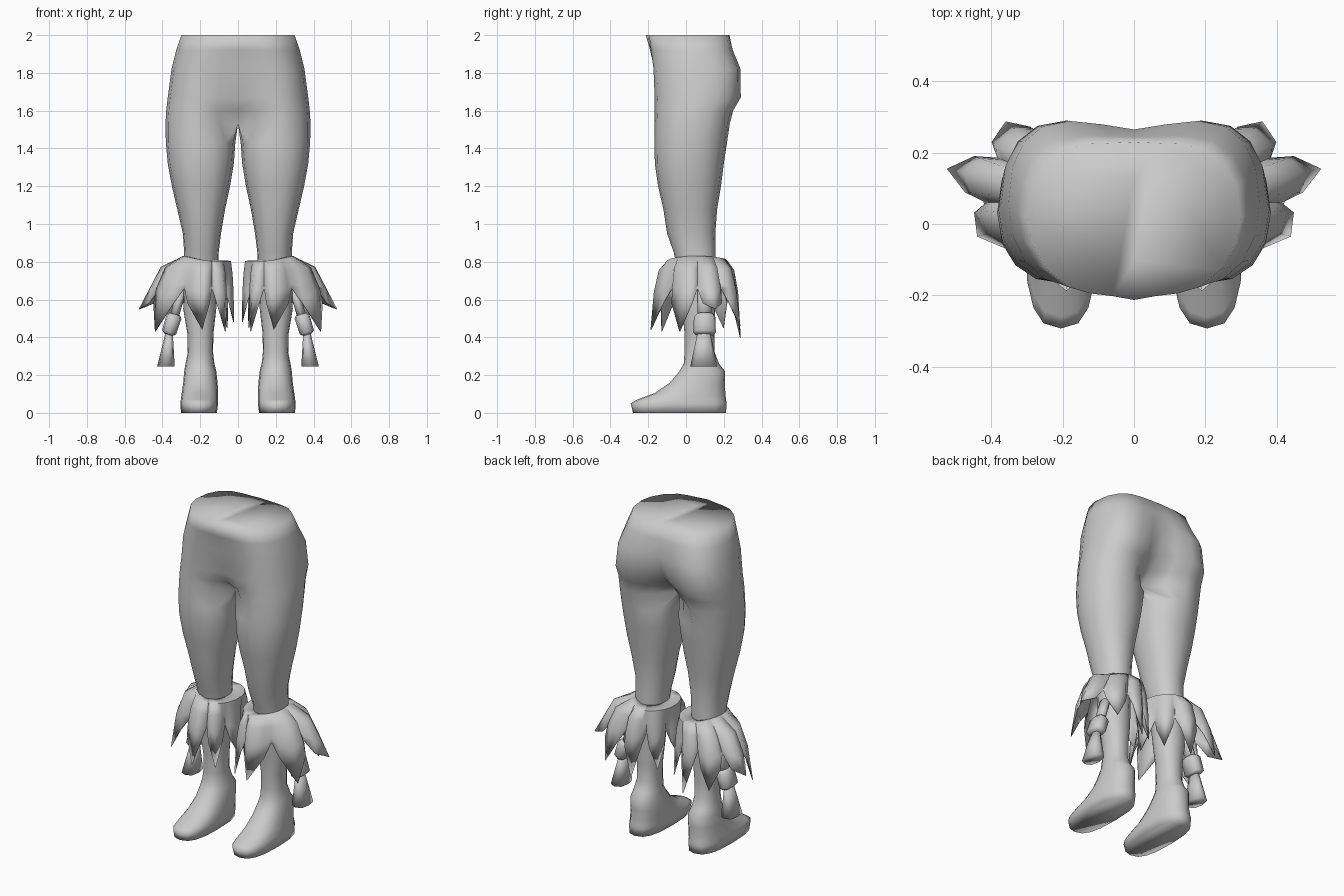
import bpy, bmesh, math
from mathutils import Vector

if "Cube" in bpy.data.objects:
    bpy.data.objects.remove(bpy.data.objects["Cube"])

grey = bpy.data.materials.new("light_grey")
grey.diffuse_color = (0.6, 0.6, 0.6, 1)
grey.use_nodes = True
grey.node_tree.nodes["Principled BSDF"].inputs["Base Color"].default_value = grey.diffuse_color
N = 16


def finish(name, bm, thick=0.0, angle=180):
    """Make a smooth object mirrored across x = 0."""
    me = bpy.data.meshes.new(name)
    bm.to_mesh(me)
    bm.free()
    me.materials.append(grey)
    ob = bpy.data.objects.new(name, me)
    bpy.context.collection.objects.link(ob)
    if thick:
        sol = ob.modifiers.new("thickness", 'SOLIDIFY')
        sol.thickness = thick
    mir = ob.modifiers.new("mirror", 'MIRROR')
    mir.use_clip = True
    mir.merge_threshold = 0.002
    bpy.context.view_layer.objects.active = ob
    ob.select_set(True)
    bpy.ops.object.shade_smooth_by_angle(angle=math.radians(angle))
    ob.select_set(False)
    return ob


def loft(rings, cap_low=False, cap_top=False):
    """Join counter-clockwise rings, listed from low to high."""
    bm = bmesh.new()
    vs = [[bm.verts.new(p) for p in r] for r in rings]
    n = len(rings[0])
    for a, b in zip(vs, vs[1:]):
        for i in range(n):
            j = (i + 1) % n
            quad = (a[i], a[j], b[j], b[i])
            if not all(abs(v.co.x) < 1e-6 for v in quad):
                bm.faces.new(quad)
    if cap_low:
        bm.faces.new(vs[0][::-1])
    if cap_top:
        bm.faces.new(vs[-1])
    return bm


def oval(z, x0, x1, y0, y1, p=0.9, n=N, front=None):
    cx, cy, rx, ry = (x0 + x1) / 2, (y0 + y1) / 2, (x1 - x0) / 2, (y1 - y0) / 2
    pts = []
    for i in range(n):
        c, s = math.cos(i * math.tau / n), math.sin(i * math.tau / n)
        e = front if front and s < -0.01 else p
        pts.append(Vector((cx + rx * math.copysign(abs(c) ** e, c),
                           cy + ry * math.copysign(abs(s) ** e, s), z)))
    return pts


def hip(z, x1, y0, y1, mid0, mid1, xm, front=0.95):
    """Half of the hips: an oval whose inner points lie on x = 0."""
    pts = oval(z, 2 * xm - x1, x1, y0, y1, 0.85, N, front)
    for k, i in enumerate(range(6, 11)):
        pts[i] = Vector((0, mid1 + (mid0 - mid1) * k / 4, z))
    pts[5] = Vector((xm * 0.5, y1 * 0.6 + mid1 * 0.4, z))
    pts[11] = Vector((xm * 0.5, y0 * 0.6 + mid0 * 0.4, z))
    return pts


# hips and upper legs, with a flat closed waist
legs = [(.78, .105, .285, -.05, .157), (.85, .102, .285, -.065, .157),
        (.95, .09, .292, -.10, .155), (1.08, .068, .322, -.12, .165),
        (1.2, .042, .35, -.148, .185), (1.32, .022, .372, -.165, .20),
        (1.43, .014, .382, -.167, .217)]
hips = [(1.53, .384, -.168, .232, -.03, .06, .19),
        (1.6, .38, -.167, .25, -.105, .14, .19),
        (1.67, .372, -.166, .29, -.14, .215, .19),
        (1.82, .352, -.172, .289, -.168, .265, .18),
        (1.92, .327, -.185, .248, -.19, .245, .14, 1.05),
        (2.0, .30, -.195, .225, -.213, .23, .12, 1.1)]
finish("hips_and_thighs",
       loft([oval(*r) for r in legs] + [hip(*r) for r in hips], cap_top=True))

# lower legs and shoes
shoe = [(.0, .112, .302, -.28, .212, .75),
        (.05, .105, .305, -.293, .215, .75), (.07, .105, .303, -.26, .212, .8),
        (.105, .105, .298, -.165, .208, .85),
        (.16, .108, .29, -.085, .207, .9), (.22, .115, .285, -.035, .207, .9),
        (.26, .125, .278, -.012, .175, .9), (.32, .132, .266, -.008, .152, .9),
        (.42, .13, .268, -.008, .15, .9), (.55, .115, .29, -.02, .155, .9),
        (.78, .11, .283, -.05, .155, .9)]
finish("lower_leg_and_shoe", loft([oval(*r) for r in shoe], cap_low=True))

# leaf-shaped cuff points below the knees: tip, side, crease, side
tips = [Vector(t) for t in [
    (.525, .155, .55), (.36, .288, .46), (.18, .29, .40), (.055, .2, .45), (.02, .03, .48),
    (.065, -.13, .43), (.19, -.188, .44), (.44, -.035, .43)]]
hub = Vector((.175, .06, 0))
cols = []
for k, t in enumerate(tips):
    u = tips[(k + 1) % len(tips)]
    gap = (t + u) / 2
    crease = hub + (gap - hub) * 0.78
    crease.z = 0.66
    sides = []
    for end in (t, u):
        side = hub + (end.lerp(gap, 0.68) - hub) * 0.93
        side.z = 0.58
        sides.append(side)
    cols += [(t, 0), (sides[0], 1), (crease, 2), (sides[1], 1)]
rows = [[], [], [], [], []]
for p, kind in cols:
    a = math.atan2(p.y - hub.y, p.x - hub.x)
    c, s = math.cos(a), math.sin(a)
    slope = 0.805 + 0.025 * max(0, c)
    rim = Vector((.165 + .13 * c, .06 + .16 * s, slope))
    inner = Vector((.195 + .075 * c, .052 + .088 * s, slope + .003))
    edge = Vector((p.x, p.y, 0))
    flat = Vector((rim.x, rim.y, 0))
    mid = flat.lerp(edge, (0.5, 0.6, 0.5)[kind])
    mid.z = (0.755, 0.75, 0.74)[kind] + 0.02 * c
    low = flat.lerp(edge, (0.8, 0.9, 0.85)[kind])
    low.z = (0.64, 0.66, 0.69)[kind]
    for row, q in zip(rows, (p, low, mid, rim, inner)):
        row.append(q)
finish("fringed_cuff", loft(rows), thick=0.005, angle=70)

# hanging cord, bead and tassel on the outer side of each cuff
cord = [oval(.50, .315, .365, .06, .135, 1, 8), oval(.66, .27, .32, .06, .135, 1, 8)]
finish("tassel_cord", loft(cord, True, True))


def tilt(ring, k):
    for v in ring:
        v.z += k * (v.x - 0.36)
    return ring


bead = [tilt(oval(z, *r, .6, 8), .3) for z, r in (
    (.412, (.345, .39, .05, .15)), (.425, (.328, .402, .038, .158)),
    (.515, (.30, .378, .042, .155)), (.53, (.305, .365, .055, .145)))]
finish("tassel_bead", loft(bead, True, True))
tassel = [oval(.245, .335, .428, .022, .165, .75, 8),
          oval(.42, .345, .385, .06, .13, .8, 8)]
finish("tassel", loft(tassel, True, True))
